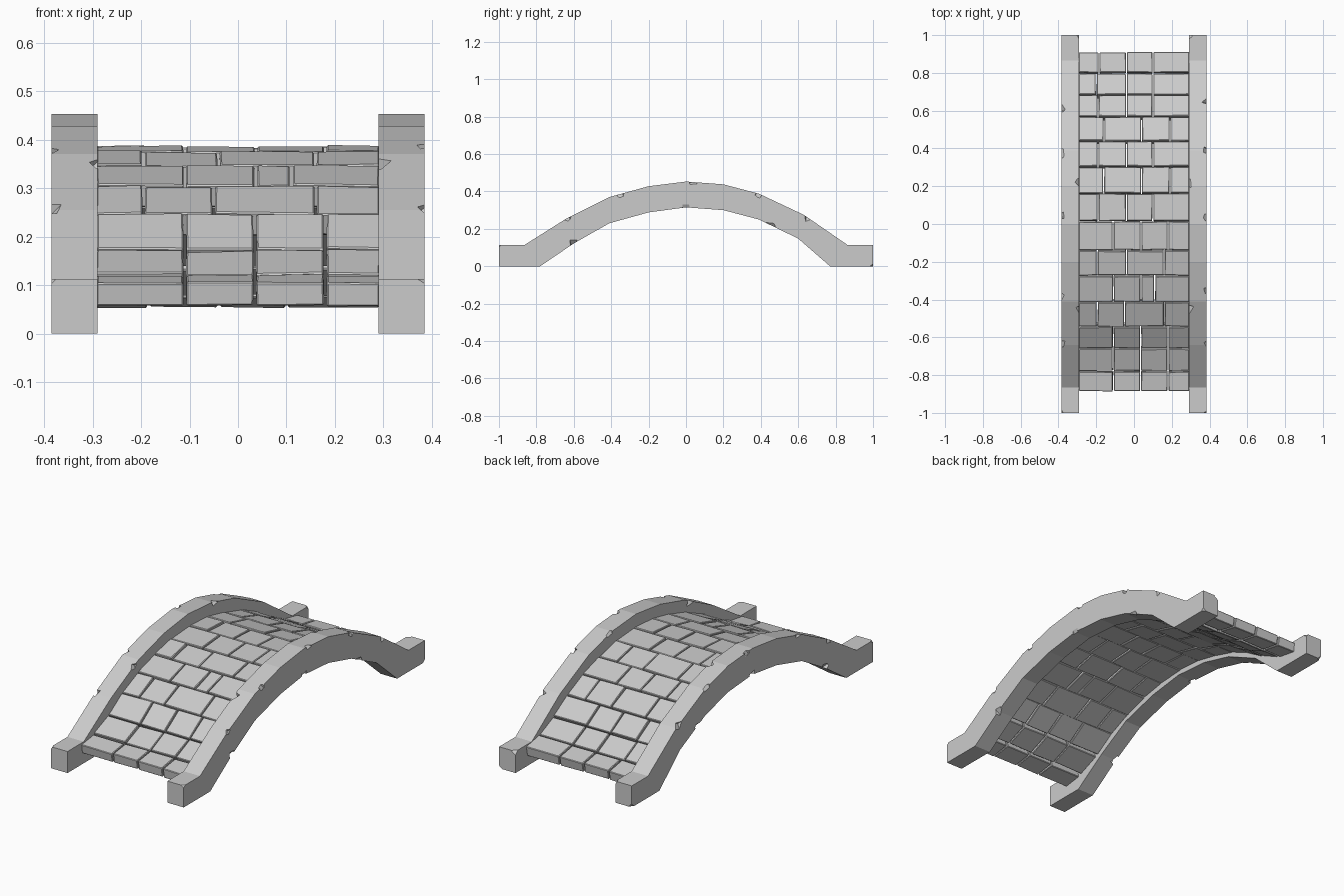
import bpy, bmesh, math, random
from mathutils import Vector, Matrix

if "Cube" in bpy.data.objects:
    bpy.data.objects.remove(bpy.data.objects["Cube"])

random.seed(4)


def make_object(name, bm):
    bmesh.ops.recalc_face_normals(bm, faces=bm.faces[:])
    me = bpy.data.meshes.new(name)
    bm.to_mesh(me)
    bm.free()
    ob = bpy.data.objects.new(name, me)
    bpy.context.collection.objects.link(ob)
    return ob


def lerp_line(pts, y):
    for (a, za), (b, zb) in zip(pts, pts[1:]):
        if y <= b:
            return za + (zb - za) * (y - a) / (b - a)
    return pts[-1][1]


# Side rail outline: faceted arch with flat feet (y, z)
TOP = [(-1, .113), (-.865, .113), (-.64, .255), (-.41, .37), (-.2, .428), (0, .453),
       (.2, .438), (.39, .388), (.63, .275), (.865, .113), (1, .113)]
BOTTOM = [(1, .003), (.77, .003), (.6, .148), (.39, .25), (.2, .3), (0, .315),
          (-.2, .288), (-.41, .23), (-.6, .122), (-.78, 0), (-1, 0)]
IN, OUT = .29, .385


def rail(name, side):
    bm = bmesh.new()
    outline = TOP + [(y, max(z - .003, 0) if z < .01 else z) for y, z in BOTTOM]
    loops = [[bm.verts.new((side * x, y, z)) for y, z in outline] for x in (IN, OUT)]
    n, m = len(outline), len(TOP)
    for i in range(n):
        j = (i + 1) % n
        bm.faces.new((loops[0][i], loops[0][j], loops[1][j], loops[1][i]))
    # side walls as quads between top and bottom outline
    for lp in loops:
        for i in range(m - 1):
            bm.faces.new((lp[i], lp[i + 1], lp[n - 2 - i], lp[n - 1 - i]))
    ob = make_object(name, bm)

    # chips knocked out of the edges, cut by small tilted cubes
    bm = bmesh.new()
    low = BOTTOM[::-1]
    spots = [(OUT, y + random.uniform(-.03, .03), TOP) for y in (-.62, -.36, .05, .4, .64)]
    spots += [(IN, y, TOP) for y in (-.45, .22)]
    spots += [(OUT, y, low) for y in (-.6, 0, .45)]
    spots += [(OUT, -1, TOP), (OUT, 1, low), (IN, 1, TOP)]
    for x, y, line in spots:
        z = lerp_line(line, y)
        sx = 1 if x == OUT else -1
        sz = 1 if line is TOP else -1
        sy = 0 if abs(y) < 1 else y
        d = Vector((side * sx, sy, sz)).normalized()
        size = random.uniform(.03, .045)
        rot = d.to_track_quat('Z', 'Y').to_matrix().to_4x4()
        spin = Matrix.Rotation(random.uniform(0, 1.5), 4, 'Z')
        lean = Matrix.Rotation(random.uniform(-.3, .3), 4, 'X')
        pos = Vector((side * x, y, z)) + d * (size / 2 - random.uniform(.006, .013))
        bmesh.ops.create_cube(bm, size=size, matrix=Matrix.Translation(pos) @ rot @ spin @ lean)
    cutter = make_object(name + "_chip_cutter", bm)
    cutter.hide_render = True
    cutter.hide_set(True)
    mod = ob.modifiers.new("chips", 'BOOLEAN')
    mod.operation = 'DIFFERENCE'
    mod.solver = 'EXACT'
    mod.object = cutter


rail("left_rail", -1)
rail("right_rail", 1)

# Paving: rows across the bridge, each with three joints
ROWS = [-.888, -.78, -.66, -.545, -.415, -.275, -.14, .015, .163, .305, .44, .57, .685, .80, .912]
JOINTS = [(-.11, .035, .18)] * 3 + [(-.195, -.05, .16), (-.11, .037, .11), (-.195, -.04, .16),
          (-.11, .037, .18), (-.19, -.04, .1), (-.16, .04, .19), (-.19, -.04, .1),
          (-.16, .04, .19), (-.19, -.04, .1), (-.2, -.04, .1), (-.185, -.04, .1)]
DECK = [(-.9, .104), (-.78, .122), (-.66, .173), (-.545, .247), (-.415, .306), (-.275, .348),
        (-.14, .376), (.015, .387), (.163, .378), (.305, .346), (.44, .306), (.57, .247),
        (.685, .178), (.8, .122), (.92, .101)]
THICK, GAP = .05, .003


def paving_stone(bm, x0, x1, y0, y1):
    a = Vector((0, y0, lerp_line(DECK, y0)))
    b = Vector((0, y1, lerp_line(DECK, y1)))
    along = (b - a).normalized()
    down = Vector((0, along.z, -along.y)) * THICK
    a, b = a + along * GAP, b - along * GAP
    j = lambda: random.uniform(-.002, .002)
    lift = Vector((0, 0, j()))
    ring = [[bm.verts.new(p + lift + Vector((x + j() * .5, j(), j())))
             for p in (a, b, b + down, a + down)] for x in (x0, x1)]
    new = [bm.faces.new(ring[0]), bm.faces.new(ring[1])]
    for i in range(4):
        k = (i + 1) % 4
        new.append(bm.faces.new((ring[0][i], ring[0][k], ring[1][k], ring[1][i])))


bm = bmesh.new()
for r, joints in enumerate(JOINTS):
    edges = [-IN - .005, *joints, IN + .005]
    for x0, x1 in zip(edges, edges[1:]):
        paving_stone(bm, x0 + GAP, x1 - GAP, ROWS[r], ROWS[r + 1])
deck = make_object("paving_stones", bm)
bev = deck.modifiers.new("worn_edges", 'BEVEL')
bev.width = .003
bev.segments = 1
